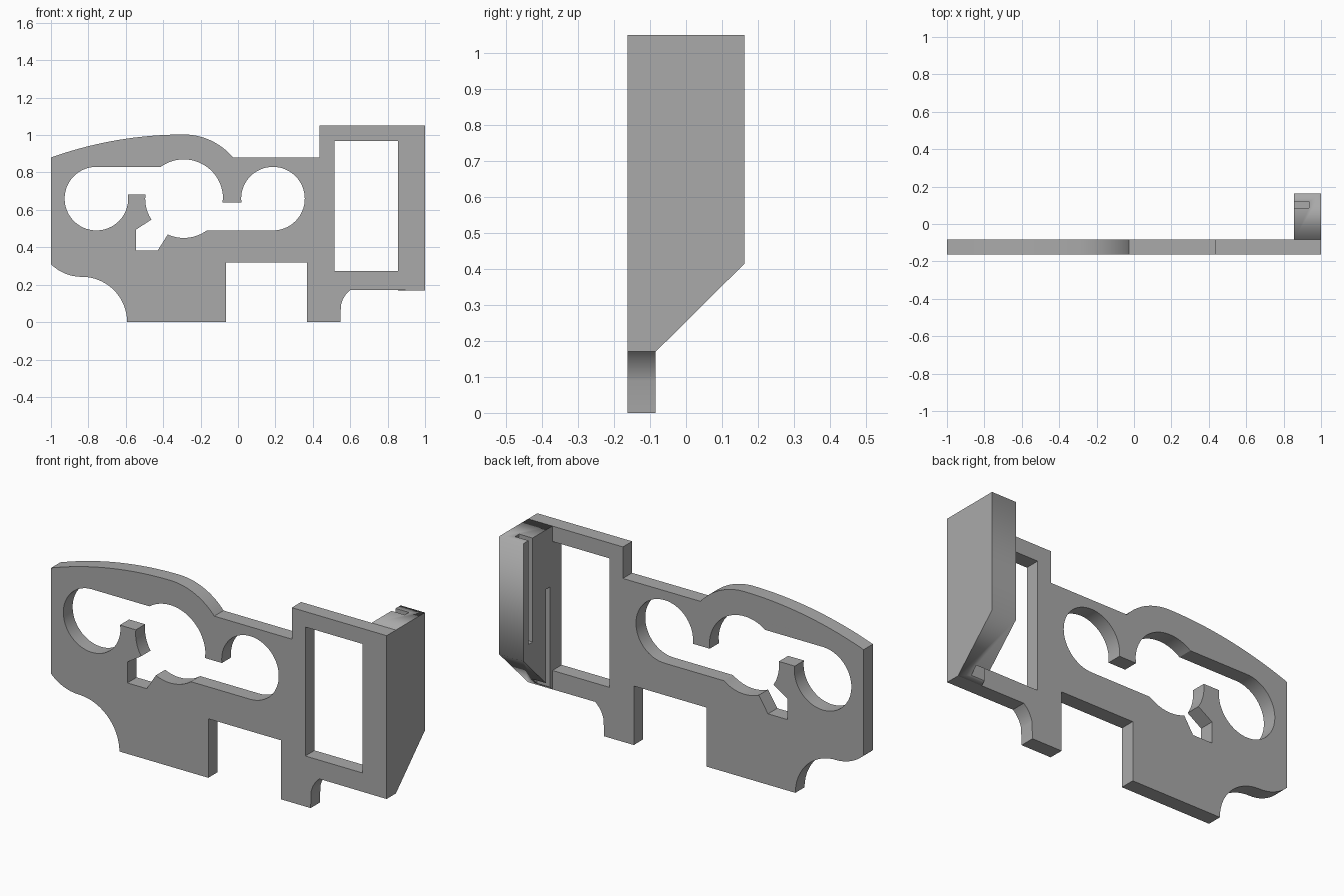
import bpy, bmesh
from math import cos, sin, radians
from mathutils import Matrix

cube = bpy.data.objects.get("Cube")
if cube:
    bpy.data.objects.remove(cube, do_unlink=True)

FRONT, BACK = -0.163, 0.163
PLATE_BACK = -0.084
INNER, TOP, BASE = 0.855, 1.05, 0.17

grey = bpy.data.materials.new("plain grey")
grey.use_nodes = True
grey.diffuse_color = (0.4, 0.4, 0.4, 1)
grey.node_tree.nodes["Principled BSDF"].inputs["Base Color"].default_value = (0.4, 0.4, 0.4, 1)


def arc(cx, cz, r, start, end, steps=24):
    angles = [radians(start + (end - start) * i / steps) for i in range(steps + 1)]
    return [(cx + r * cos(a), cz + r * sin(a)) for a in angles]


def extruded(name, loops, depth, matrix):
    """Fill closed loops (first outer, then holes) and extrude them evenly."""
    curve = bpy.data.curves.new(name, "CURVE")
    curve.dimensions = "2D"
    curve.fill_mode = "BOTH"
    curve.extrude = depth / 2
    for loop in loops:
        spline = curve.splines.new("POLY")
        spline.points.add(len(loop) - 1)
        for point, (u, v) in zip(spline.points, loop):
            point.co = (u, v, 0, 1)
        spline.use_cyclic_u = True
    temp = bpy.data.objects.new(name + " outline", curve)
    bpy.context.collection.objects.link(temp)
    bpy.context.view_layer.update()
    mesh = bpy.data.meshes.new_from_object(temp.evaluated_get(bpy.context.evaluated_depsgraph_get()))
    bpy.data.objects.remove(temp, do_unlink=True)
    bm = bmesh.new()
    bm.from_mesh(mesh)
    bm.transform(matrix)
    bmesh.ops.remove_doubles(bm, verts=bm.verts, dist=0.0005)
    bmesh.ops.recalc_face_normals(bm, faces=bm.faces)
    bm.to_mesh(mesh)
    bm.free()
    mesh.materials.clear()
    mesh.materials.append(grey)
    obj = bpy.data.objects.new(name, mesh)
    bpy.context.collection.objects.link(obj)
    return obj


def smooth(obj):
    bpy.ops.object.select_all(action="DESELECT")
    obj.select_set(True)
    bpy.context.view_layer.objects.active = obj
    bpy.ops.object.shade_smooth_by_angle(angle=radians(25))


# Front plate: curved crown, legs and rounded lower corners
outline = (
    arc(-0.29, -1.107, 2.11, 109.66, 90)
    + arc(-0.29, 0.66, 0.343, 89, 40)
    + [(0.435, 0.88), (0.435, TOP), (1, TOP), (1, BASE)]
    + arc(0.69, 0.06, 0.143, 129, 168, 10)
    + [(0.547, 0), (0.37, 0), (0.37, 0.318), (-0.063, 0.318), (-0.063, 0)]
    + arc(-0.835, 0, 0.242, 0, 90)
    + arc(-0.835, 0.477, 0.235, 269, 225.4, 12)
)

# Winding opening made of three joined circles with a peg and a hook
opening = (
    arc(-0.757, 0.66, 0.17, 7, -270, 48)
    + arc(-0.29, 0.66, 0.21, 126, 2, 32)
    + [(-0.083, 0.64), (0.018, 0.64)]
    + arc(0.187, 0.66, 0.17, 180, -90, 48)
    + arc(-0.29, 0.66, 0.21, -54, -114, 16)
    + [(-0.43, 0.382), (-0.545, 0.382), (-0.545, 0.495)]
    + arc(-0.29, 0.66, 0.206, 213, 174, 12)
    + [(-0.59, 0.682)]
)

# Tall rectangular window beside the wall
window = [(0.515, 0.272), (INNER, 0.272), (INNER, 0.967), (0.515, 0.967)]

upright = Matrix.Translation((0, (FRONT + PLATE_BACK) / 2, 0)) @ Matrix.Rotation(radians(90), 4, "X")
plate = extruded("front_plate", [outline, opening, window], PLATE_BACK - FRONT, upright)
smooth(plate)

# Side wall reaching back, with a sloped underside
profile = [(PLATE_BACK, BASE), (BACK, 0.415), (BACK, TOP), (PLATE_BACK, TOP)]
sideways = Matrix(((0, 0, 1, (INNER + 1) / 2), (1, 0, 0, 0), (0, 1, 0, 0), (0, 0, 0, 1)))
wall = extruded("side_wall", [profile], 1 - INNER, sideways)

# Two upright slots in the inner face: one open at the top, one at the bottom
for y0, y1, z0, z1 in [(0.085, 0.12, 0.49, 1.2), (-0.065, -0.028, 0.05, 0.73)]:
    bpy.ops.mesh.primitive_cube_add(size=1, location=(INNER, (y0 + y1) / 2, (z0 + z1) / 2))
    cutter = bpy.context.object
    cutter.name = "slot_cutter"
    cutter.scale = (0.16, y1 - y0, z1 - z0)
    cutter.hide_render = True
    cut = wall.modifiers.new("slot", "BOOLEAN")
    cut.operation = "DIFFERENCE"
    cut.solver = "EXACT"
    cut.object = cutter
    bpy.context.view_layer.objects.active = wall
    bpy.ops.object.modifier_apply(modifier=cut.name)
    bpy.data.objects.remove(cutter, do_unlink=True)
